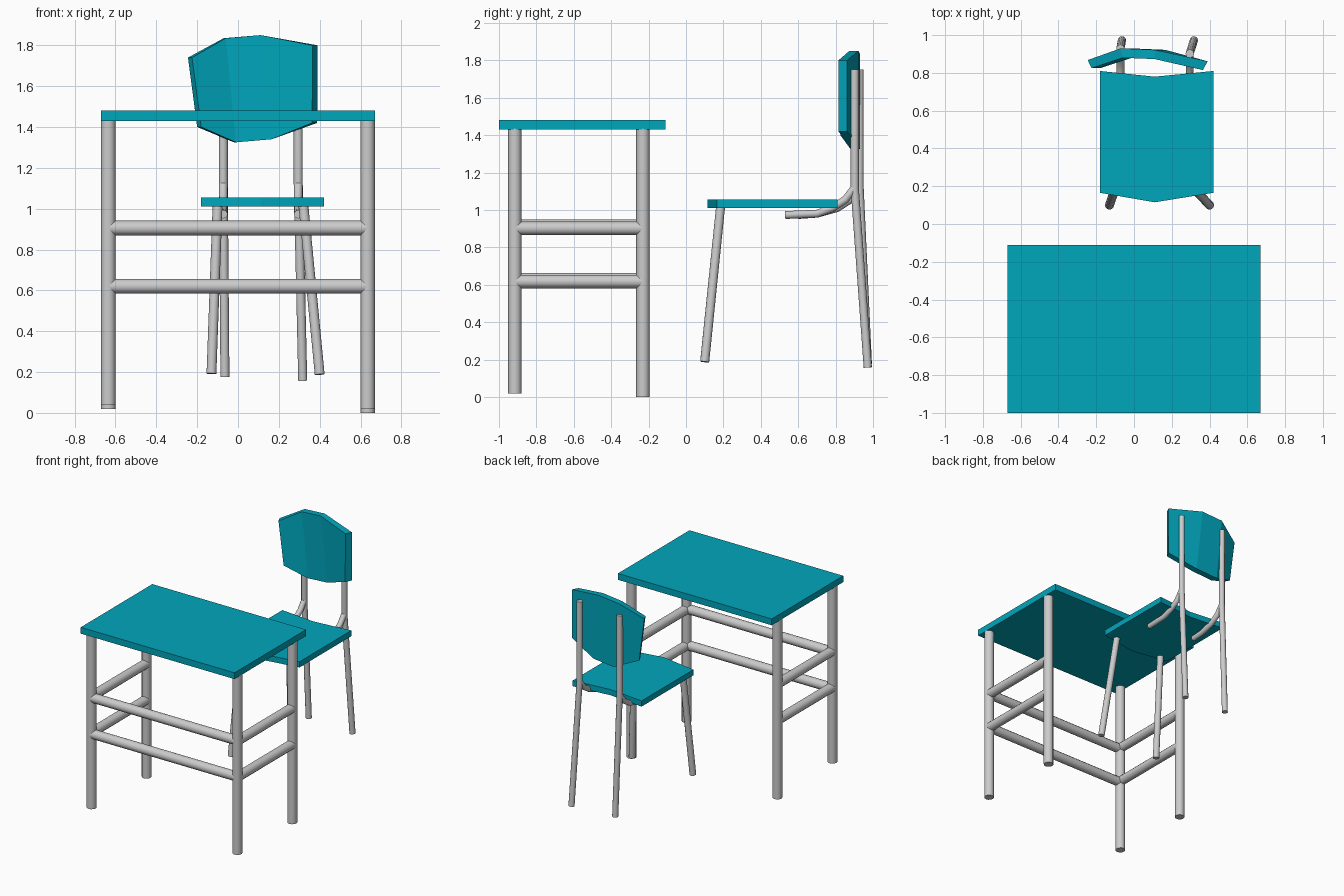
import bpy, bmesh
from mathutils import Vector

if "Cube" in bpy.data.objects:
    bpy.data.objects.remove(bpy.data.objects["Cube"])

teal = bpy.data.materials.new("teal")
teal.diffuse_color = (0.0, 0.38, 0.50, 1)
teal.use_nodes = True
teal.node_tree.nodes["Principled BSDF"].inputs["Base Color"].default_value = teal.diffuse_color


def make_object(name, bm, mat=None, smooth=False):
    bmesh.ops.recalc_face_normals(bm, faces=bm.faces)
    mesh = bpy.data.meshes.new(name)
    bm.to_mesh(mesh)
    bm.free()
    obj = bpy.data.objects.new(name, mesh)
    bpy.context.collection.objects.link(obj)
    if mat:
        mesh.materials.append(mat)
    if smooth:
        bpy.ops.object.select_all(action='DESELECT')
        bpy.context.view_layer.objects.active = obj
        obj.select_set(True)
        bpy.ops.object.shade_smooth_by_angle(angle=0.8)
    return obj


def tube(name, points, radius, sides=12):
    """Round tube swept along a path lying close to one plane."""
    pts = [Vector(p) for p in points]
    bm = bmesh.new()
    rings = []
    unit = [Vector((1, 0)), ]
    from math import cos, sin, tau
    for i, p in enumerate(pts):
        d = (pts[min(i + 1, len(pts) - 1)] - pts[max(i - 1, 0)]).normalized()
        ref = Vector((1, 0, 0)) if abs(d.x) < 0.9 else Vector((0, 0, 1))
        u = d.cross(ref).normalized()
        v = d.cross(u)
        rings.append([bm.verts.new(p + radius * (u * cos(tau * k / sides) + v * sin(tau * k / sides)))
                      for k in range(sides)])
    for a, b in zip(rings, rings[1:]):
        for k in range(sides):
            n = (k + 1) % sides
            bm.faces.new((a[k], a[n], b[n], b[k]))
    bm.faces.new(rings[0])
    bm.faces.new(rings[-1])
    return make_object(name, bm, smooth=True)


def slab(name, outline, z0, z1):
    """Flat panel extruded from a plan outline."""
    bm = bmesh.new()
    face = bm.faces.new([bm.verts.new((x, y, z0)) for x, y in outline])
    ext = bmesh.ops.extrude_face_region(bm, geom=[face])
    for v in ext["geom"]:
        if isinstance(v, bmesh.types.BMVert):
            v.co.z = z1
    return make_object(name, bm, teal)


# Desk top
slab("desk_top", [(-0.67, -1), (0.67, -1), (0.67, -0.11), (-0.67, -0.11)], 1.43, 1.48)

# Desk legs (slightly uneven feet)
LX, FY, BY, R = 0.635, -0.915, -0.23, 0.036
for name, x, y, z in (("front_left", -LX, FY, 0.04), ("front_right", LX, FY, 0.02),
                      ("back_left", -LX, BY, 0.02), ("back_right", LX, BY, 0.0)):
    tube("desk_leg_" + name, [(x, y, z), (x, y, 1.435)], R)

# Desk rails: front and both sides, two levels, open at the back
for level, z in (("lower", 0.62), ("upper", 0.905)):
    tube(f"front_rail_{level}", [(-LX, FY, z), (LX, FY, z)], R)
    for side, x, dz in (("left", -LX, 0.008), ("right", LX, -0.003)):
        tube(f"side_rail_{side}_{level}", [(x, FY, z + dz), (x, BY, z + dz)], R)

# Chair seat
slab("seat", [(-0.18, 0.165), (0.11, 0.115), (0.42, 0.165),
              (0.42, 0.81), (0.11, 0.78), (-0.18, 0.81)], 1.01, 1.055)

# Chair front legs
tube("chair_front_leg_left", [(-0.13, 0.10, 0.192), (-0.10, 0.185, 1.02)], 0.024)
tube("chair_front_leg_right", [(0.40, 0.10, 0.188), (0.32, 0.185, 1.02)], 0.024)

# Chair back legs running up into posts, with bent seat supports
for side, top_x, foot_x, y, foot_z, end_y in (("left", -0.072, -0.064, 0.928, 0.176, 0.60),
                                              ("right", 0.295, 0.317, 0.902, 0.158, 0.53)):
    tube("chair_back_leg_" + side, [(foot_x, 0.972, foot_z), (top_x, y, 1.12), (top_x, y, 1.75)], 0.022)
    tube("seat_support_" + side, [(top_x, y, 1.12), (top_x, y - 0.05, 1.055), (top_x, y - 0.12, 1.01),
                                  (top_x, 0.70, 0.98), (top_x, end_y, 0.973)], 0.021)

# Curved backrest: columns of (front x shift, x top, z top, x bottom, z bottom, front y, back y)
columns = [(0.02, -0.245, 1.74, -0.20, 1.40, 0.825, 0.868),
           (0.01, -0.07, 1.835, -0.02, 1.325, 0.88, 0.93),
           (0.0, 0.11, 1.85, 0.165, 1.34, 0.873, 0.922),
           (-0.025, 0.39, 1.80, 0.388, 1.42, 0.815, 0.862)]
bm = bmesh.new()
loops = [[bm.verts.new(c) for c in ((xt + s, yf, zt), (xt, yb, zt), (xb, yb, zb), (xb + s, yf, zb))]
         for s, xt, zt, xb, zb, yf, yb in columns]
for a, b in zip(loops, loops[1:]):
    for k in range(4):
        n = (k + 1) % 4
        bm.faces.new((a[k], a[n], b[n], b[k]))
bm.faces.new(loops[0])
bm.faces.new(loops[-1])
make_object("backrest", bm, teal)
